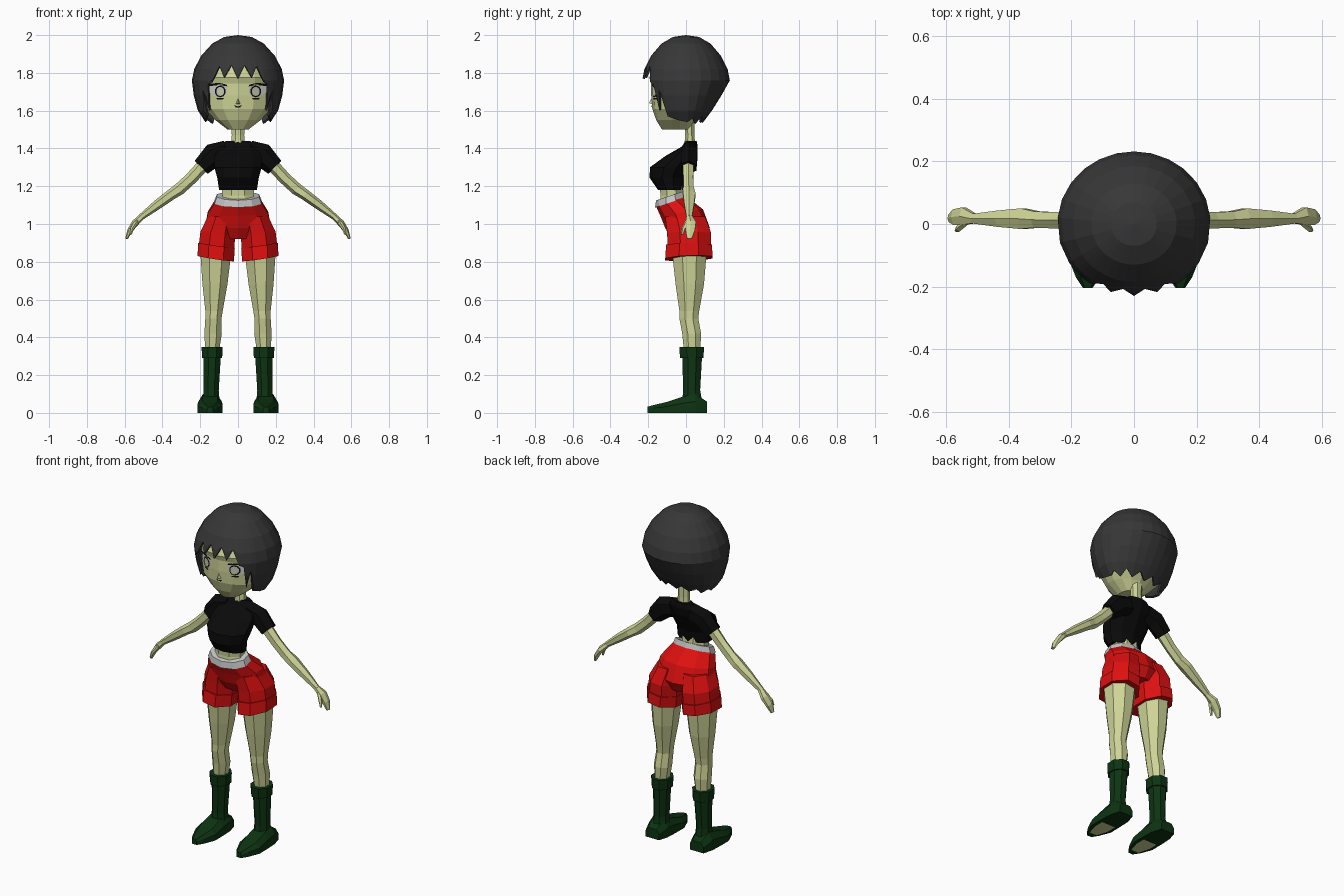
import bpy, bmesh, math
from mathutils import Vector
from mathutils.bvhtree import BVHTree

if "Cube" in bpy.data.objects:
    bpy.data.objects.remove(bpy.data.objects["Cube"])


def material(name, r, g, b):
    m = bpy.data.materials.new(name)
    m.diffuse_color = (r, g, b, 1)
    m.use_nodes = True
    m.node_tree.nodes["Principled BSDF"].inputs["Base Color"].default_value = m.diffuse_color
    return m


SKIN = material("skin", .62, .66, .31)
HAIR = material("dark_grey_hair", .038, .038, .038)
BLACK = material("black_cloth", .003, .003, .003)
RED = material("red_cloth", .72, .005, .005)
GREY = material("light_grey", .55, .55, .55)
GREEN = material("dark_green", .004, .034, .006)


def finish(name, bm, mat, mirror=False, recalc=True):
    if recalc:
        bmesh.ops.recalc_face_normals(bm, faces=bm.faces)
    me = bpy.data.meshes.new(name)
    bm.to_mesh(me)
    bm.free()
    me.materials.append(mat)
    ob = bpy.data.objects.new(name, me)
    bpy.context.collection.objects.link(ob)
    if mirror:
        ob.modifiers.new("mirror", 'MIRROR').use_mirror_merge = False
    return ob


def skin_rings(name, rings, mat, mirror=False):
    """Join equal rings of points into a closed skin."""
    bm = bmesh.new()
    vs = [[bm.verts.new(p) for p in r] for r in rings]
    n = len(vs[0])
    for a, b in zip(vs, vs[1:]):
        for i in range(n):
            bm.faces.new((a[i], a[(i + 1) % n], b[(i + 1) % n], b[i]))
    bm.faces.new(vs[0])
    bm.faces.new(vs[-1])
    return finish(name, bm, mat, mirror)


def circle(n):
    k = 1 / math.cos(math.pi / n)
    for i in range(n):
        a = math.tau * (i + .5) / n
        yield k * math.cos(a), k * math.sin(a)


def loft(name, rows, mat, n=8, mirror=False):
    """Rows: z, centre x, half width, front y, back y, [slope in y, slope in x]."""
    rings = []
    for z, cx, rx, yf, yb, *s in rows:
        ty, tx = (s + [0, 0])[:2]
        cy, ry = (yf + yb) / 2, (yb - yf) / 2
        rings.append([(cx + rx * u, cy + ry * v, z + ty * ry * v + tx * rx * u)
                      for u, v in circle(n)])
    return skin_rings(name, rings, mat, mirror)


def limb(name, rows, mat, n=6):
    """Mirrored tube through rows: x, y, z, radius in y, radius across."""
    pts = [Vector(r[:3]) for r in rows]
    rings = []
    for i, r in enumerate(rows):
        d = (pts[min(i + 1, len(pts) - 1)] - pts[max(i - 1, 0)]).normalized()
        v = d.cross(Vector((0, 1, 0))).normalized()
        u = v.cross(d)
        rings.append([pts[i] + u * r[3] * a + v * r[4] * b for a, b in circle(n)])
    return skin_rings(name, rings, mat, True)


# Head and neck
head = loft("head", [
    (1.50, 0, .055, -.125, .02), (1.55, 0, .12, -.155, .05), (1.61, 0, .175, -.175, .10),
    (1.68, 0, .195, -.18, .15), (1.745, 0, .20, -.18, .17), (1.775, 0, .20, -.19, .17),
    (1.88, 0, .165, -.145, .15), (1.95, 0, .08, -.08, .08)], SKIN, 14)
loft("neck", [(1.38, 0, .04, -.01, .05), (1.47, 0, .033, -.005, .045),
              (1.57, 0, .035, -.01, .045)], SKIN)

# Nose
bm = bmesh.new()
q = [bm.verts.new(p) for p in ((0, -.175, 1.68), (-.018, -.17, 1.632),
                               (.018, -.17, 1.632), (0, -.196, 1.64))]
for f in ((0, 1, 3), (0, 3, 2), (1, 2, 3), (0, 2, 1)):
    bm.faces.new([q[i] for i in f])
finish("nose", bm, SKIN)

# Painted face details, laid onto the head
tree = BVHTree.FromPolygons([v.co for v in head.data.vertices],
                            [p.vertices for p in head.data.polygons])


def plate(name, pts, mat, lift, mirror=True):
    bm = bmesh.new()
    vs = []
    for x, z in pts:
        hit = tree.ray_cast(Vector((x, -1, z)), Vector((0, 1, 0)))[0]
        vs.append(bm.verts.new((x, hit.y - lift, z)))
    f = bm.faces.new(vs)
    f.normal_update()
    if f.normal.y > 0:
        f.normal_flip()
    finish(name, bm, mat, mirror, False)


def disc(cx, cz, rx, rz, n=10):
    return [(cx + rx * u, cz + rz * v) for u, v in circle(n)]


plate("eye_white", [(.058, 1.70), (.075, 1.672), (.115, 1.672), (.15, 1.70), (.145, 1.73),
                    (.065, 1.73)], GREY, .004)
plate("iris_ring", disc(.094, 1.702, .028, .030), BLACK, .006)
plate("iris", disc(.094, 1.702, .021, .023), GREY, .0075)
plate("pupil", disc(.094, 1.700, .011, .013, 6), SKIN, .009)
plate("upper_lash", [(.055, 1.728), (.10, 1.736), (.165, 1.728), (.16, 1.742), (.10, 1.747),
                     (.06, 1.738)], BLACK, .007)
plate("lower_lash", [(.075, 1.666), (.115, 1.666), (.11, 1.659), (.08, 1.659)], BLACK, .005)
plate("mouth", [(-.022, 1.630), (0, 1.622), (.022, 1.630), (.012, 1.618), (-.012, 1.618)],
      BLACK, .004, False)

# Hair: bob with a jagged fringe; pairs of angle from the front and lower edge height
EDGE = [(0, 1.77), (9, 1.84), (18, 1.775), (26, 1.835), (35, 1.75), (41, 1.74), (46, 1.60),
        (51, 1.71), (58, 1.57), (75, 1.55), (95, 1.54), (110, 1.56), (125, 1.53), (140, 1.57),
        (153, 1.535), (167, 1.57), (180, 1.535)]
LEVELS = [(1.99, .3), (1.955, .56), (1.89, .80), (1.82, .95), (1.76, 1), (1.68, .96),
          (1.60, .87), (1.53, .68)]


def hair_point(deg, z):
    f = LEVELS[-1][1]
    for (z1, f1), (z0, f0) in zip(LEVELS, LEVELS[1:]):
        if z0 <= z <= z1:
            f = f0 + (f1 - f0) * (z - z0) / (z1 - z0)
            break
    a = math.radians(deg)
    y = -.232 * f * math.cos(a)
    if y > 0:  # tuck in towards the nape
        y *= 1 - 2 * max(0, 1.76 - z)
    return .245 * f * math.sin(a), y, z


cols = EDGE + [(-a, z) for a, z in EDGE[-2:0:-1]]
bm = bmesh.new()
grid = [[bm.verts.new(hair_point(a, max(z, zb))) for z, _ in LEVELS] for a, zb in cols]
crown = bm.verts.new((0, 0, 2.0))
for i, a in enumerate(grid):
    b = grid[(i + 1) % len(grid)]
    bm.faces.new((crown, a[0], b[0]))
    for k in range(len(LEVELS) - 1):
        bm.faces.new((a[k], a[k + 1], b[k + 1], b[k]))
bmesh.ops.remove_doubles(bm, verts=bm.verts, dist=.0005)
hair = finish("hair", bm, HAIR)
thick = hair.modifiers.new("thickness", 'SOLIDIFY')
thick.thickness, thick.offset = .012, -1

# Torso: cropped shirt, sleeves, bare waist
loft("shirt", [
    (1.18, 0, .10, -.145, -.02), (1.245, 0, .11, -.188, -.01), (1.30, 0, .125, -.186, .02),
    (1.36, 0, .125, -.105, .05), (1.41, 0, .10, -.02, .06), (1.44, 0, .065, -.002, .055)],
    BLACK, 10)
limb("sleeve", [(.06, .02, 1.385, .04, .05), (.13, .018, 1.365, .042, .055),
                (.195, .015, 1.30, .04, .042)], BLACK)
loft("waist", [(1.08, 0, .10, -.14, -.01), (1.15, 0, .083, -.135, -.015),
               (1.21, 0, .085, -.14, -.02)], SKIN)

# Arms and hands
limb("arm", [(.17, .012, 1.325, .03, .03), (.25, .012, 1.24, .026, .028),
             (.31, .014, 1.185, .026, .028), (.355, .017, 1.155, .033, .025),
             (.43, .017, 1.10, .026, .022), (.515, .017, 1.035, .015, .014)], SKIN)
limb("hand", [(.51, .017, 1.038, .015, .014), (.545, .025, 1.005, .028, .016),
              (.573, .022, .965, .025, .012), (.59, .018, .922, .012, .006)], SKIN)
limb("thumb", [(.535, .008, 1.015, .010, .010), (.56, -.014, .975, .009, .008),
               (.568, -.02, .945, .005, .005)], SKIN, 5)

# Belt and shorts with turned-up cuffs
loft("belt", [(1.115, 0, .125, -.16, .0, .33), (1.15, 0, .112, -.155, -.012, .33)], GREY, 10)
loft("shorts_hips", [
    (.92, 0, .10, -.07, .09), (.98, 0, .175, -.105, .12), (1.06, 0, .16, -.13, .085, .15),
    (1.12, 0, .122, -.155, -.002, .33)], RED, 10)
loft("shorts_leg", [
    (.86, .115, .094, -.095, .13, 0, .15), (.95, .107, .092, -.10, .133, 0, .1),
    (1.04, .085, .075, -.11, .10)], RED, 8, True)
loft("shorts_cuff", [(.818, .118, .096, -.11, .14, .04, .15),
                     (.885, .114, .097, -.105, .138, 0, .15)], RED, 8, True)

# Legs
loft("leg", [
    (.32, .137, .036, -.01, .075), (.42, .132, .046, -.02, .08), (.50, .13, .043, -.035, .065),
    (.54, .127, .046, -.035, .07), (.68, .122, .066, -.055, .095),
    (.86, .117, .083, -.075, .11)], SKIN, 8, True)

# Boots
loft("boot_shaft", [(.06, .142, .045, -.02, .085), (.12, .142, .040, -.015, .075),
                    (.30, .137, .046, -.02, .085)], GREEN, 8, True)
loft("boot_cuff", [(.29, .137, .053, -.032, .093), (.35, .137, .056, -.035, .095)],
     GREEN, 8, True)
FOOT = [(-.205, .015, .032), (-.17, .038, .042), (-.10, .066, .058), (-.02, .065, .085),
        (.05, .062, .10), (.11, .045, .06)]
skin_rings("boot_foot", [[(.148 + w * u, y, h * t) for u, t in
                          ((-1, 0), (1, 0), (1, .6), (.6, 1), (-.6, 1), (-1, .6))]
                         for y, w, h in FOOT], GREEN, True)
bm = bmesh.new()
bm.faces.new([bm.verts.new((.148 + x, y, -.001)) for x, y in
              ((-.025, -.17), (-.045, -.10), (-.045, -.04), (.045, -.04), (.045, -.10),
               (.025, -.17))])
bm.normal_update()
for f in bm.faces:
    if f.normal.z > 0:
        f.normal_flip()
finish("sole_patch", bm, SKIN, True, False)
